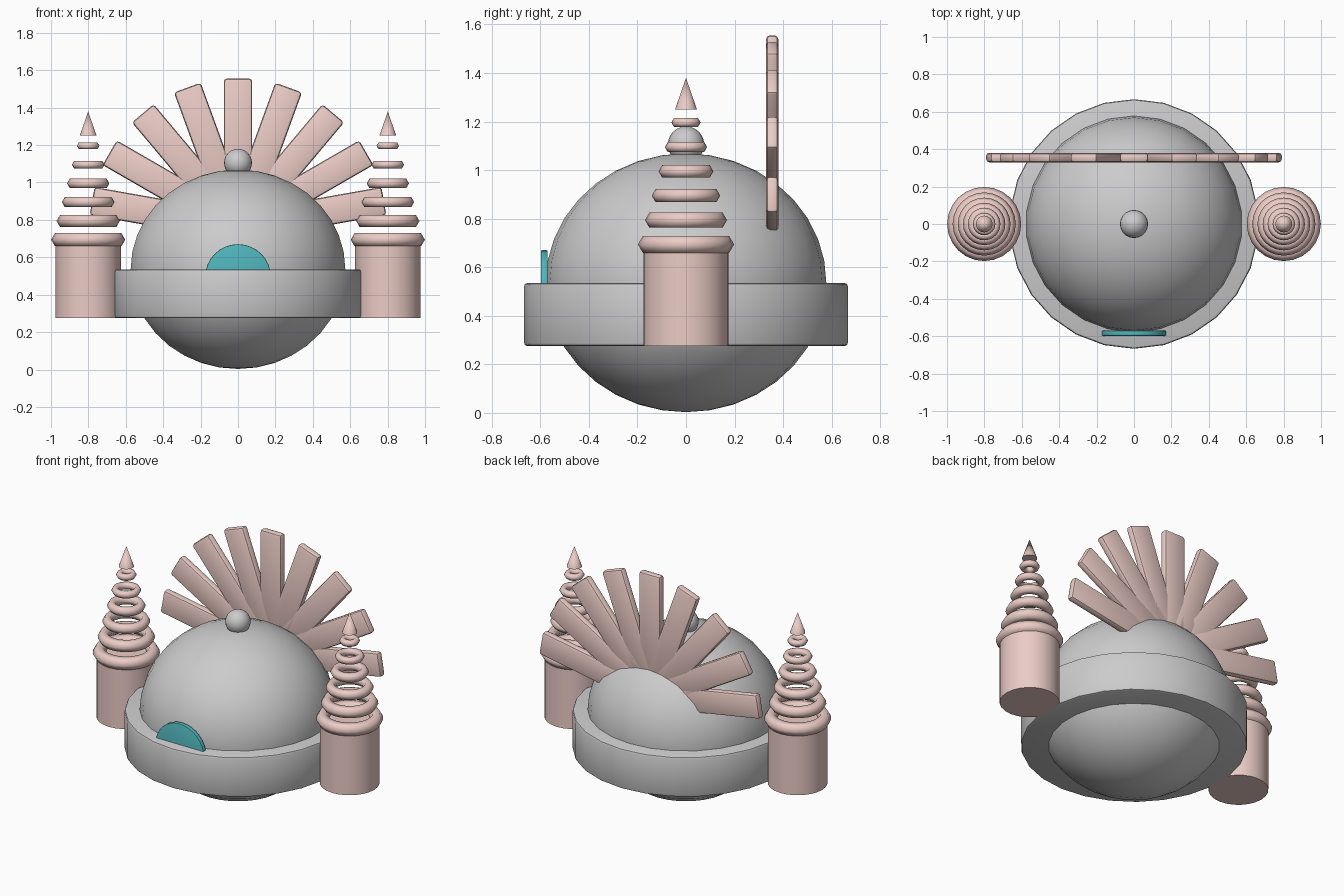
import bpy
from math import radians, sin, cos, pi

if "Cube" in bpy.data.objects:
    bpy.data.objects.remove(bpy.data.objects["Cube"])


def material(name, rgb):
    m = bpy.data.materials.new(name)
    m.diffuse_color = (*rgb, 1)
    m.use_nodes = True
    m.node_tree.nodes["Principled BSDF"].inputs["Base Color"].default_value = m.diffuse_color
    return m


PINK = material("pink", (0.83, 0.6, 0.56))
TEAL = material("teal", (0.08, 0.46, 0.5))


def finish(name, mat=None, bevel=0, scale=None, angle=35):
    ob = bpy.context.object
    ob.name = name
    if scale:
        ob.scale = scale
        bpy.ops.object.transform_apply(location=False, rotation=False, scale=True)
    if mat:
        ob.data.materials.append(mat)
    if bevel:
        b = ob.modifiers.new("bevel", "BEVEL")
        b.width, b.segments = bevel, 2
        b.limit_method = "ANGLE"
        bpy.ops.object.modifier_apply(modifier="bevel")
    bpy.ops.object.shade_smooth_by_angle(angle=radians(angle))
    return ob


# round body, with a knob on top
bpy.ops.mesh.primitive_uv_sphere_add(segments=26, ring_count=18, radius=1, location=(0, 0, 0.536))
finish("body", scale=(0.578, 0.578, 0.533))
bpy.ops.mesh.primitive_uv_sphere_add(segments=20, ring_count=12, radius=0.075, location=(0, 0, 1.105))
finish("top_knob")

# wide band around the body
bpy.ops.mesh.primitive_cylinder_add(vertices=26, radius=0.667, depth=0.26, location=(0, 0, 0.405))
finish("band", bevel=0.014)

# round window, its lower half sunk in the band
bpy.ops.mesh.primitive_cylinder_add(vertices=32, radius=0.176, depth=0.028,
                                    location=(0, -0.584, 0.494), rotation=(pi / 2, 0, 0))
finish("window", TEAL, bevel=0.005)

# fan of bars behind the dome
R_IN, R_OUT = 0.15, 0.792
for i in range(-4, 5):
    a = radians(20 * i)
    r = (R_IN + R_OUT) / 2
    bpy.ops.mesh.primitive_cube_add(size=1, location=(r * sin(a), 0.355, 0.763 + r * cos(a)),
                                    rotation=(0, a, 0))
    finish(f"fan_bar_{i + 5}", PINK, bevel=0.016, scale=(0.152, 0.05, R_OUT - R_IN))

# side towers: drum, shrinking stack of rings, pointed tip
RINGS = [(0.694, 0.198, 0.040), (0.794, 0.169, 0.036), (0.895, 0.141, 0.031),
         (0.995, 0.113, 0.029), (1.095, 0.087, 0.023), (1.196, 0.060, 0.021)]
for side, x in (("left", -0.801), ("right", 0.801)):
    bpy.ops.mesh.primitive_cylinder_add(vertices=24, radius=0.176, depth=0.42, location=(x, 0, 0.485))
    finish(f"{side}_tower_drum", PINK)
    for n, (z, outer, minor) in enumerate(RINGS):
        bpy.ops.mesh.primitive_torus_add(major_radius=outer - minor, minor_radius=minor,
                                         major_segments=24, minor_segments=6, location=(x, 0, z))
        finish(f"{side}_tower_ring_{n + 1}", PINK, angle=61)
    bpy.ops.mesh.primitive_cone_add(vertices=16, radius1=0.045, depth=0.13, location=(x, 0, 1.315))
    finish(f"{side}_tower_tip", PINK)
